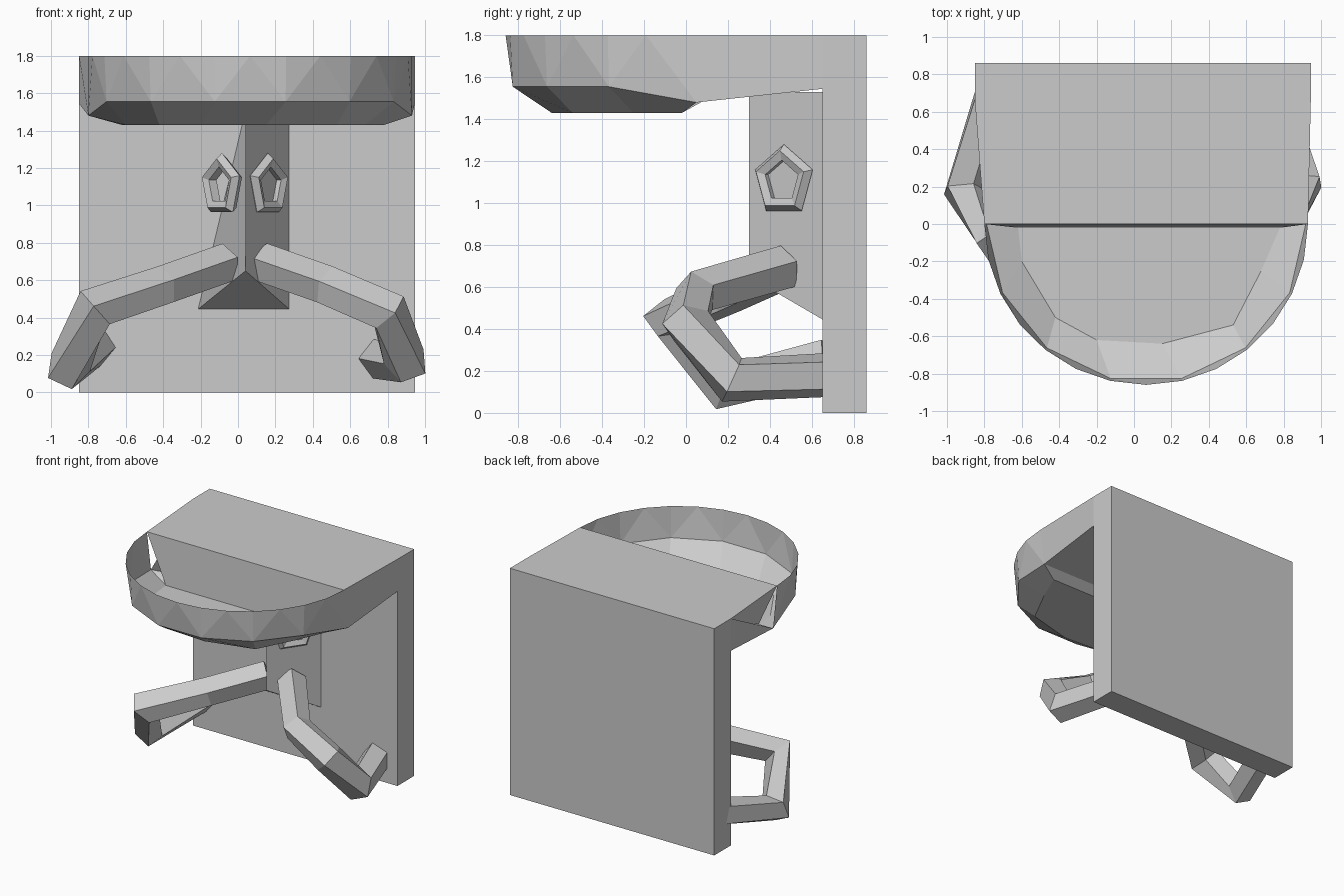
import bpy, bmesh, math
from mathutils import Vector

if "Cube" in bpy.data.objects:
    bpy.data.objects.remove(bpy.data.objects["Cube"], do_unlink=True)

stone = bpy.data.materials.new("light grey stone")
stone.use_nodes = True
GREY = (0.6, 0.6, 0.6, 1)
stone.diffuse_color = GREY
stone.node_tree.nodes["Principled BSDF"].inputs["Base Color"].default_value = GREY


def finish(name, bm):
    """Turn a bmesh into a flat shaded object."""
    bmesh.ops.recalc_face_normals(bm, faces=bm.faces[:])
    mesh = bpy.data.meshes.new(name)
    bm.to_mesh(mesh)
    bm.free()
    mesh.materials.append(stone)
    obj = bpy.data.objects.new(name, mesh)
    bpy.context.collection.objects.link(obj)
    return obj


def loft(name, rings, cap=True, closed=False):
    """Skin a row of equal closed loops; optionally join last to first."""
    bm = bmesh.new()
    loops = [[bm.verts.new(p) for p in ring] for ring in rings]
    n = len(loops[0])
    pairs = list(zip(loops, loops[1:]))
    if closed:
        pairs.append((loops[-1], loops[0]))
    for a, b in pairs:
        for i in range(n):
            j = (i + 1) % n
            bm.faces.new((a[i], a[j], b[j], b[i]))
    if cap and not closed:
        bm.faces.new(loops[0])
        bm.faces.new(loops[-1])
    return finish(name, bm)


def tube(name, path, radii, sides=5):
    """Sweep a pentagon along a bent path with mitred joints."""
    pts = [Vector(p) for p in path]
    rings = []
    for i, p in enumerate(pts):
        before = (p - pts[i - 1]).normalized() if i else Vector()
        after = (pts[i + 1] - p).normalized() if i + 1 < len(pts) else Vector()
        t = (before + after).normalized()
        if i == 0:
            up = Vector((0, 0, 1))
        up = (up - t * up.dot(t)).normalized()
        side = t.cross(up)
        angles = [math.tau * k / sides for k in range(sides)]
        rings.append([p + radii[i] * (up * math.cos(a) + side * math.sin(a))
                      for a in angles])
    return loft(name, rings)


# Back plate
left, right = -0.85, 0.945
plate = [(left, 0.65), (right, 0.65), (right, 0.86), (left, 0.86)]
loft("back_plate", [[(x, y, z) for x, y in plate] for z in (0, 1.8)])

# Shelf behind the basin: rows of y, z, left x, right x
shelf = [(0, 1.8, -0.8, 0.93), (-0.02, 1.43, -0.62, 0.78),
         (0.05, 1.48, -0.8, 0.93), (0.65, 1.545, left, right),
         (0.65, 1.8, left, right)]
loft("shelf", [[(r[k], r[0], r[1]) for r in shelf] for k in (2, 3)])

# Open half-round basin: fine rim, coarser waist, flat floor
bm = bmesh.new()
N = 7


def arc(t, scale=1.0):
    a = math.pi * t
    return 0.065 - 0.865 * scale * math.cos(a), -0.86 * scale * math.sin(a)


rim = [bm.verts.new((*arc(i / (2 * N)), 1.8)) for i in range(2 * N + 1)]
waist = [bm.verts.new((*arc(i / N, 0.985), 1.555)) for i in range(N + 1)]
waist[0].co = (-0.8, 0.05, 1.48)
waist[-1].co = (0.93, 0.05, 1.48)
floor_xy = [(-0.62, -0.02), (-0.6, -0.2), (-0.42, -0.5), (-0.2, -0.62),
            (0.15, -0.64), (0.53, -0.54), (0.68, -0.25), (0.78, -0.02)]
floor = [bm.verts.new((x, y, 1.43)) for x, y in floor_xy]
for i in range(N):
    a, b, c = rim[2 * i:2 * i + 3]
    bm.faces.new((a, b, waist[i]))
    bm.faces.new((b, waist[i + 1], waist[i]))
    bm.faces.new((b, c, waist[i + 1]))
    bm.faces.new((waist[i], waist[i + 1], floor[i + 1], floor[i]))
bm.faces.new(floor)
finish("basin", bm)

# Wedge-shaped central column with a pointed lower end
loft("column", [[(0.04, 0.66, 1.53), (0.04, 0.3, 1.53), (0.28, 0.66, 1.53)],
                [(-0.22, 0.66, 0.44), (0.04, 0.3, 0.65), (0.28, 0.66, 0.44)]])

# Pentagonal rings on both flanks of the column
for name, sign in (("left_ring", 1), ("right_ring", -1)):
    normal = Vector((0.825 * sign, -0.566, 0))
    along = Vector((0.566 * sign, 0.825, 0))
    centre = Vector((0.037 + 0.123 * sign, 0.467, 1.105))
    section = [(0.175, 0), (0.145, 0.035), (0.1, 0.02), (0.1, -0.03), (0.145, -0.035)]
    rings = []
    for k in range(5):
        a = math.tau * k / 5
        out = along * math.sin(a) + Vector((0, 0, math.cos(a)))
        rings.append([centre + out * r + normal * d for r, d in section])
    loft(name, rings, closed=True)

# Bent arms that start in the column and return to the plate
tube("left_arm", [(0.14, 0.47, 0.69), (0.48, 0.05, 0.57), (0.8, 0.0, 0.43),
                  (0.9, 0.22, 0.16), (0.75, 0.68, 0.18)],
     (0.11, 0.11, 0.12, 0.12, 0.11))
tube("right_arm", [(-0.06, 0.46, 0.69), (-0.4, 0.19, 0.57), (-0.76, -0.08, 0.45),
                   (-0.91, 0.18, 0.13), (-0.76, 0.68, 0.25)],
     (0.11, 0.11, 0.125, 0.12, 0.11))
